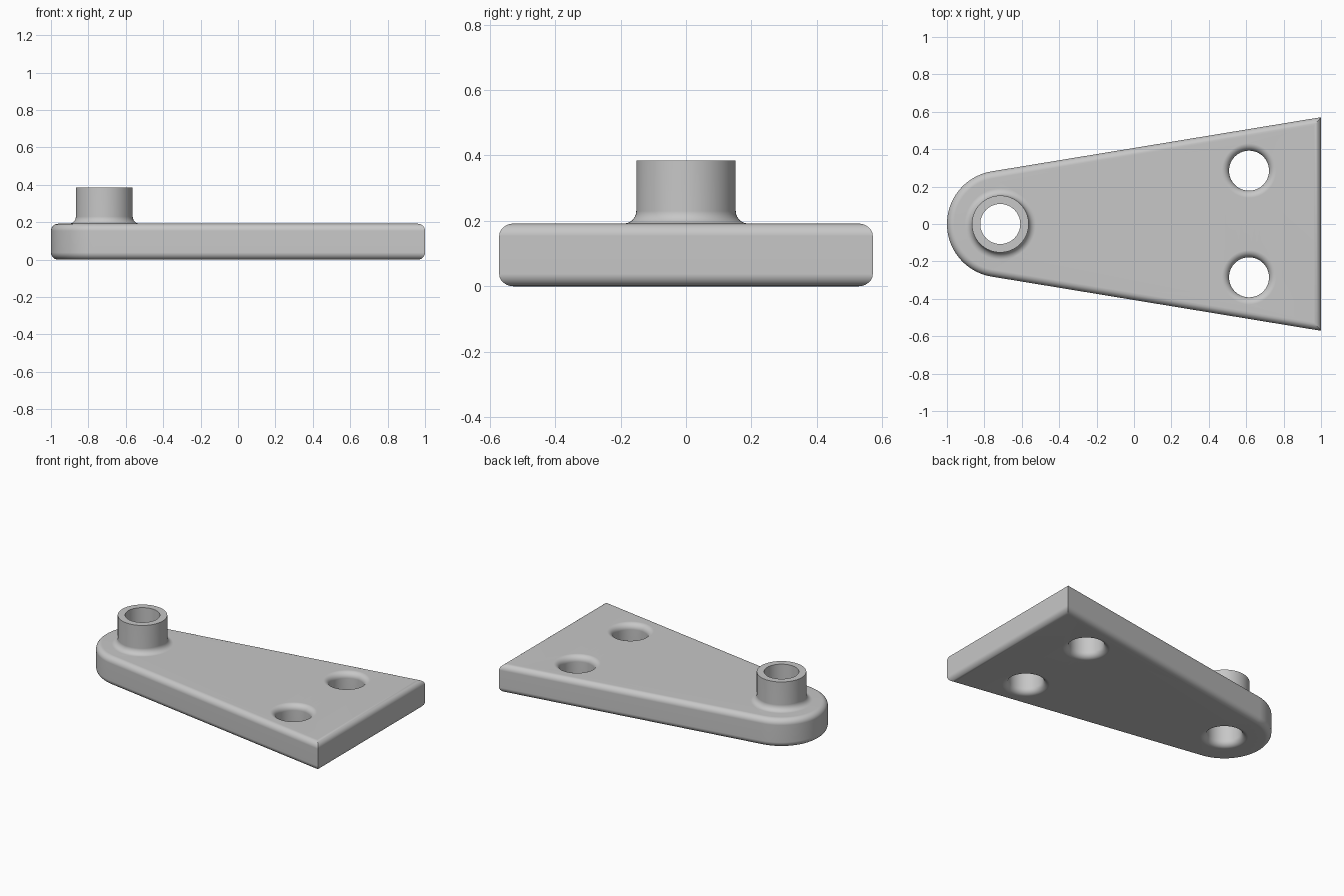
import bpy
import bmesh
from math import sin, cos, tan, pi, radians

if "Cube" in bpy.data.objects:
    bpy.data.objects.remove(bpy.data.objects["Cube"])

CX, R = -0.715, 0.285        # rounded end centre and radius
TAPER = 0.163                # slope of the long sides, radians
T, TOP = 0.192, 0.385        # plate thickness, boss top
F = 0.038                    # fillet radius
BORE, BOSS = 0.107, 0.152    # bore radius, boss outer radius
SEG, STEPS, ARC = 64, 6, 40

bm = bmesh.new()


def outline(inset, z):
    """Tapered plate outline with one round end, shrunk by inset."""
    r = R - inset
    a0, a1 = pi / 2 + TAPER, 3 * pi / 2 - TAPER
    pts = []
    for i in range(ARC + 1):
        a = a0 + (a1 - a0) * i / ARC
        pts.append((CX + r * cos(a), r * sin(a)))
    x = 1 - inset
    y = r / cos(TAPER) + (x - CX) * tan(TAPER)
    pts += [(x, -y), (x, y)]
    return [bm.verts.new((px, py, z)) for px, py in pts]


def circle(cx, cy, r, z):
    return [bm.verts.new((cx + r * cos(2 * pi * i / SEG),
                          cy + r * sin(2 * pi * i / SEG), z)) for i in range(SEG)]


def skin(rings):
    """Bridge consecutive rings with quads."""
    for a, b in zip(rings, rings[1:]):
        n = len(a)
        for i in range(n):
            j = (i + 1) % n
            bm.faces.new((a[i], a[j], b[j], b[i]))


def cap(loops, up):
    """Fill a flat region bounded by an outer loop and hole loops."""
    edges = []
    for lp in loops:
        edges += [bm.edges.get((lp[i - 1], lp[i])) for i in range(len(lp))]
    bmesh.ops.triangle_fill(bm, edges=edges, use_beauty=True, normal=(0, 0, up))


# Quarter-round samples: (inset, height), running from flat face to wall
quarter = [(F * (1 - sin(t)), F * (1 - cos(t)))
           for t in (pi / 2 * i / STEPS for i in range(STEPS + 1))]

# Plate rim, rounded at bottom and top
rim = [outline(d, h) for d, h in quarter]
rim += [outline(d, T - h) for d, h in reversed(quarter)]
skin(rim)
bottom_loops, top_loops = [rim[0]], [rim[-1]]

# Two bolt holes with rounded mouths
for y in (-0.285, 0.285):
    hole = [circle(0.615, y, BORE + d, h) for d, h in quarter]
    hole += [circle(0.615, y, BORE + d, T - h) for d, h in reversed(quarter)]
    skin(hole)
    bottom_loops.append(hole[0])
    top_loops.append(hole[-1])

# Boss: bore from below, flat top ring, outer wall, fillet into the plate
boss = [circle(CX, 0, BORE + d, h) for d, h in quarter]
boss += [circle(CX, 0, BORE, TOP), circle(CX, 0, BOSS, TOP)]
boss += [circle(CX, 0, BOSS + d, T + h) for d, h in reversed(quarter)]
skin(boss)
bottom_loops.append(boss[0])
top_loops.append(boss[-1])

cap(bottom_loops, -1)
cap(top_loops, 1)
bmesh.ops.recalc_face_normals(bm, faces=bm.faces[:])

mesh = bpy.data.meshes.new("bracket_plate")
bm.to_mesh(mesh)
bm.free()
plate = bpy.data.objects.new("bracket_plate", mesh)
bpy.context.collection.objects.link(plate)

grey = bpy.data.materials.new("metal grey")
grey.diffuse_color = (0.57, 0.57, 0.57, 1)
grey.use_nodes = True
grey.node_tree.nodes["Principled BSDF"].inputs["Base Color"].default_value = grey.diffuse_color
mesh.materials.append(grey)

# Smooth fillets, crisp corners, flat faces kept flat
bpy.context.view_layer.objects.active = plate
plate.select_set(True)
bpy.ops.object.shade_smooth_by_angle(angle=radians(30))
wn = plate.modifiers.new("weighted_normals", 'WEIGHTED_NORMAL')
wn.keep_sharp = True
